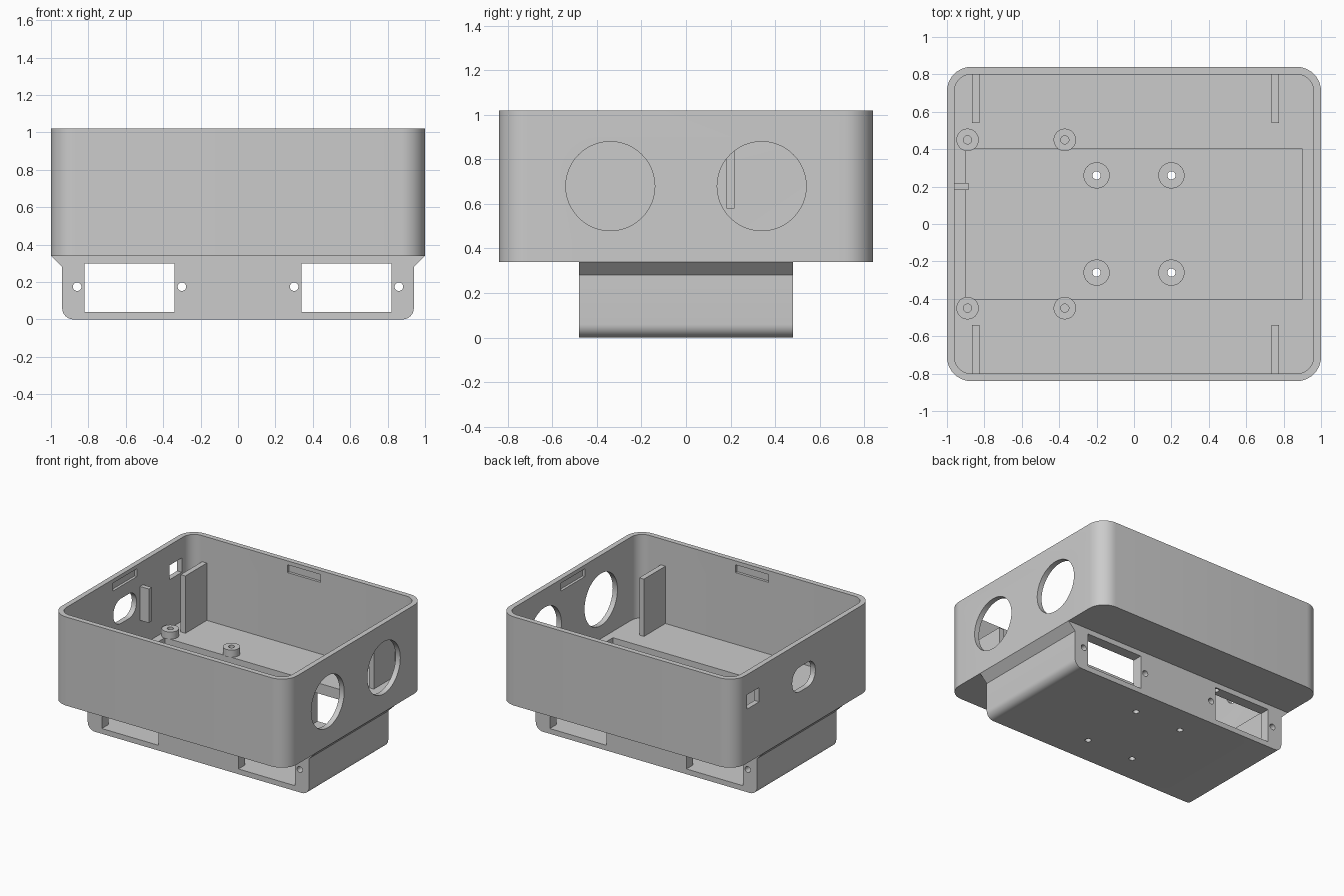
import bpy, bmesh, math

if "Cube" in bpy.data.objects:
    bpy.data.objects.remove(bpy.data.objects["Cube"], do_unlink=True)

GREY = (0.6, 0.6, 0.6, 1.0)
grey = bpy.data.materials.new("plain_grey")
grey.use_nodes = True
grey.diffuse_color = GREY
grey.node_tree.nodes["Principled BSDF"].inputs["Base Color"].default_value = GREY


def arc(cx, cy, r, start, end, n):
    """Points on an arc, angles in degrees."""
    steps = [math.radians(start + (end - start) * i / n) for i in range(n + 1)]
    return [(cx + r * math.cos(a), cy + r * math.sin(a)) for a in steps]


def rounded_rect(cx, cy, w, h, r, n=10):
    pts = []
    for i, (sx, sy) in enumerate([(1, 1), (-1, 1), (-1, -1), (1, -1)]):
        pts += arc(cx + sx * (w / 2 - r), cy + sy * (h / 2 - r), r, 90 * i, 90 * i + 90, n)
    return pts


def rect(u0, u1, v0, v1):
    return [(u0, v0), (u1, v0), (u1, v1), (u0, v1)]


def circle(cx, cy, r, n=32):
    return arc(cx, cy, r, 0, 360, n)[:-1]


def prism(name, pts, axis, a, b):
    """Extrude a 2D outline along an axis from a to b."""
    place = {"x": lambda u, v, w: (w, u, v),
             "y": lambda u, v, w: (u, w, v),
             "z": lambda u, v, w: (u, v, w)}[axis]
    bm = bmesh.new()
    lo = [bm.verts.new(place(u, v, a)) for u, v in pts]
    hi = [bm.verts.new(place(u, v, b)) for u, v in pts]
    bm.faces.new(lo)
    bm.faces.new(hi)
    for i in range(len(pts)):
        j = (i + 1) % len(pts)
        bm.faces.new((lo[i], lo[j], hi[j], hi[i]))
    bmesh.ops.recalc_face_normals(bm, faces=bm.faces)
    mesh = bpy.data.meshes.new(name)
    bm.to_mesh(mesh)
    bm.free()
    mesh.materials.append(grey)
    obj = bpy.data.objects.new(name, mesh)
    bpy.context.collection.objects.link(obj)
    return obj


def activate(obj):
    bpy.ops.object.select_all(action="DESELECT")
    obj.select_set(True)
    bpy.context.view_layer.objects.active = obj


def combine(obj, tool, operation="DIFFERENCE"):
    """Apply a boolean and discard the tool object."""
    mod = obj.modifiers.new("boolean", "BOOLEAN")
    mod.operation = operation
    mod.solver = "EXACT"
    mod.object = tool
    activate(obj)
    bpy.ops.object.modifier_apply(modifier=mod.name)
    bpy.data.objects.remove(tool, do_unlink=True)


parts = []

# Case: upper tray with rounded corners, joined to the lower bay
case = prism("case", rounded_rect(0, 0, 2.0, 1.68, 0.13), "z", 0.34, 1.02)
bay_outline = ([(-0.98, 0.36), (-1.0, 0.34), (-0.94, 0.28)]
               + arc(-0.88, 0.06, 0.06, 180, 270, 8)
               + arc(0.88, 0.06, 0.06, 270, 360, 8)
               + [(0.94, 0.28), (1.0, 0.34), (0.98, 0.36)])
combine(case, prism("lower_bay", bay_outline, "y", -0.48, 0.48), "UNION")
parts.append(case)


def cut(pts, axis, a, b):
    combine(case, prism("cutter", pts, axis, a, b))


# Tray and bay cavities
cut(rounded_rect(0, 0, 1.92, 1.60, 0.09), "z", 0.38, 1.2)
cut(rect(-0.90, 0.90, -0.40, 0.40), "z", 0.04, 0.6)

# Socket windows and screw holes through the front and back of the bay
for s in (-1, 1):
    cut(rect(*sorted((0.34 * s, 0.82 * s)), 0.04, 0.30), "y", -0.6, 0.6)
    for x in (0.30, 0.86):
        cut(circle(x * s, 0.175, 0.023, 20), "y", -0.6, 0.6)

# Two large round holes on the left wall
for s in (-1, 1):
    cut(circle(0.34 * s, 0.68, 0.20, 48), "x", 0.9, 1.1)

# Rounded port and square opening on the right wall
cut(rounded_rect(0, 0.74, 0.28, 0.19, 0.09), "x", -1.1, -0.9)
cut(rect(0.54, 0.69, 0.755, 0.865), "x", -1.1, -0.9)

# Blind lid-clip slots just under the rim on all four walls
for s in (-1, 1):
    lo, hi = sorted((0.78 * s, 0.82 * s))
    cut(rect(-0.14, 0.14, 0.93, 0.99), "y", lo, hi)
    lo, hi = sorted((0.94 * s, 0.98 * s))
    cut(rect(-0.145, 0.145, 0.93, 0.99), "x", lo, hi)


def standoff(name, x, y, r, base, top, hole_bottom):
    """Round post whose screw hole continues into the case."""
    post = prism(name, circle(x, y, r), "z", base, top)
    combine(post, prism("cutter", circle(x, y, 0.022, 20), "z", hole_bottom, top + 0.1))
    cut(circle(x, y, 0.022, 20), "z", hole_bottom, base + 0.02)
    parts.append(post)


for s, side in ((-1, "front"), (1, "back")):
    # Posts on the tray floor
    standoff(f"tray_post_outer_{side}", -0.89, 0.45 * s, 0.06, 0.38, 0.435, 0.29)
    standoff(f"tray_post_inner_{side}", -0.37, 0.45 * s, 0.06, 0.38, 0.435, 0.29)
    # Posts on the bay floor
    for t, hand in ((-1, "right"), (1, "left")):
        standoff(f"bay_post_{side}_{hand}", 0.2 * t, 0.26 * s, 0.07, 0.04, 0.10, -0.1)
    # Upright fins against the front and back walls
    y0, y1 = sorted((0.54 * s, 0.81 * s))
    for x, hand in ((-0.845, "right"), (0.755, "left")):
        parts.append(prism(f"fin_{side}_{hand}", rect(x - 0.02, x + 0.02, y0, y1), "z", 0.37, 0.82))

# Small rib beside the port
parts.append(prism("port_rib", rect(-0.97, -0.885, 0.183, 0.218), "z", 0.58, 0.84))

for obj in parts:
    activate(obj)
    bpy.ops.object.shade_smooth_by_angle(angle=math.radians(30))
